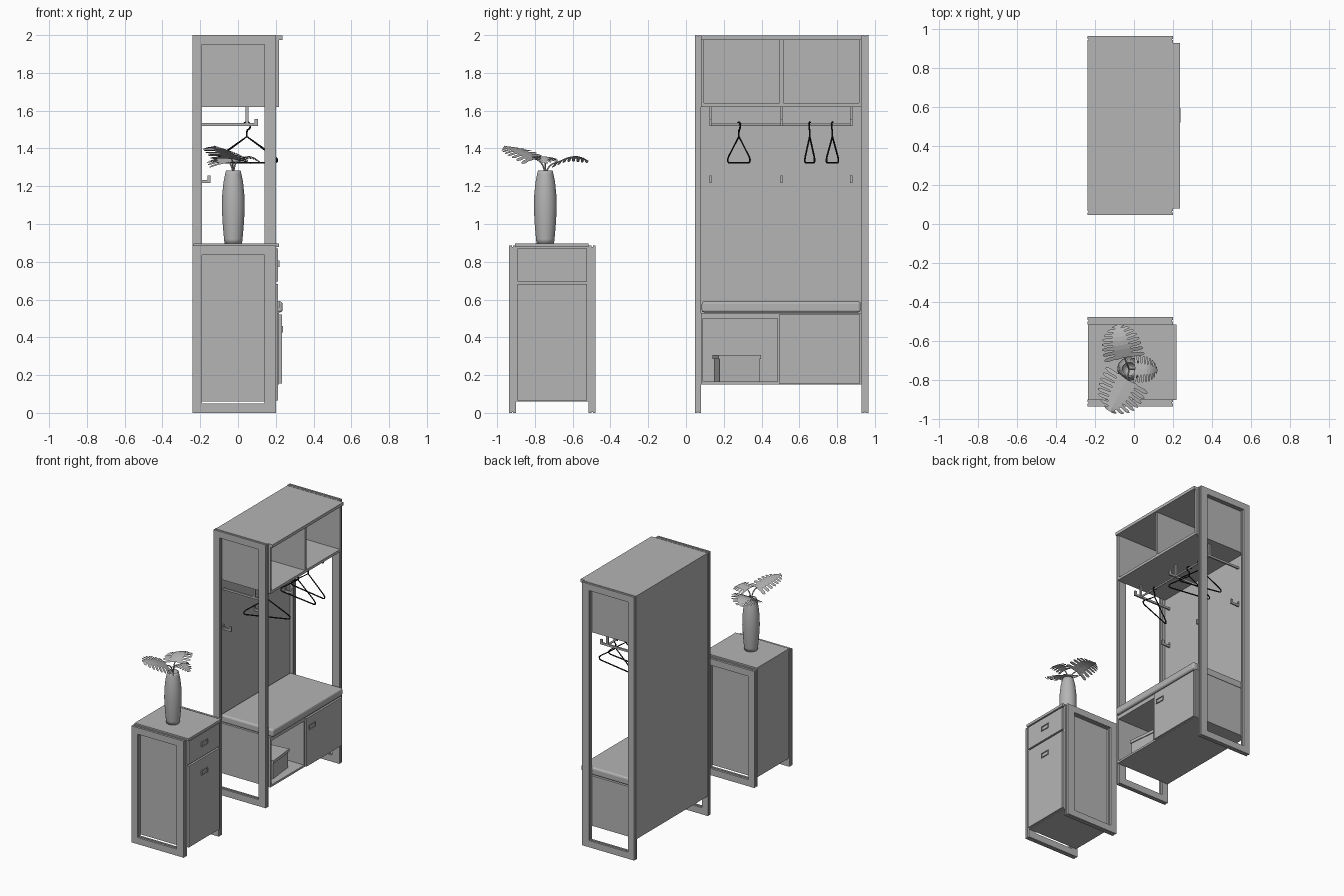
import bpy, bmesh, math
from mathutils import Vector

if "Cube" in bpy.data.objects:
    bpy.data.objects.remove(bpy.data.objects["Cube"])


def material(name, rgb):
    m = bpy.data.materials.new(name)
    m.diffuse_color = (*rgb, 1)
    m.use_nodes = True
    m.node_tree.nodes["Principled BSDF"].inputs["Base Color"].default_value = m.diffuse_color
    return m


GREY = material("warm_grey", (0.46, 0.46, 0.46))
BLACK = material("black_wire", (0.01, 0.01, 0.01))


def finish(name, bm, mat=GREY, smooth=False):
    bmesh.ops.recalc_face_normals(bm, faces=bm.faces)
    me = bpy.data.meshes.new(name)
    bm.to_mesh(me)
    bm.free()
    me.materials.append(mat)
    ob = bpy.data.objects.new(name, me)
    bpy.context.collection.objects.link(ob)
    if smooth:
        for p in me.polygons:
            p.use_smooth = True
    return ob


def add_box(bm, x, y, z):
    r = bmesh.ops.create_cube(bm, size=1)
    for v in r["verts"]:
        v.co = Vector([(a + b) / 2 + c * (b - a) for (a, b), c in zip((x, y, z), v.co)])


def boxes(name, *parts):
    bm = bmesh.new()
    for p in parts:
        add_box(bm, *p)
    return finish(name, bm)


def wire(name, pts, radius, mat=GREY, cyclic=False, res=2):
    cu = bpy.data.curves.new(name, "CURVE")
    cu.dimensions = "3D"
    cu.bevel_depth = radius
    cu.bevel_resolution = res
    cu.use_fill_caps = True
    sp = cu.splines.new("POLY")
    sp.points.add(len(pts) - 1)
    for p, c in zip(sp.points, pts):
        p.co = (*c, 1)
    sp.use_cyclic_u = cyclic
    cu.materials.append(mat)
    ob = bpy.data.objects.new(name, cu)
    bpy.context.collection.objects.link(ob)
    return ob


def end_frame(name, y0, y1, height):
    """Rectangular end frame of two layers with a recessed core between them."""
    t = (y1 - y0) * 0.4
    parts = []
    for a, b, i in ((y0, y0 + t, 0), (y0 + t, y1 - t, 0.006), (y1 - t, y1, 0)):
        y = (a, b)
        parts += [((-0.24 + i, -0.19 - i), y, (i, height - i)),
                  ((0.14 + i, 0.20 - i), y, (i, height - i)),
                  ((-0.19 - i, 0.14 + i), y, (i, 0.05 - i)),
                  ((-0.19 - i, 0.14 + i), y, (height - 0.05 + i, height - i))]
    boxes(name, *parts)


def pull(name, x, y, z):
    """Small rectangular recessed-look pull: a raised thin rim."""
    w, h, t, d = 0.038, 0.018, 0.005, (x, x + 0.006)
    boxes(name,
          (d, (y - w, y + w), (z + h - t, z + h)), (d, (y - w, y + w), (z - h, z - h + t)),
          (d, (y - w, y - w + t), (z - h + t, z + h - t)),
          (d, (y + w - t, y + w), (z - h + t, z + h - t)))


# --- Tall wardrobe ---
end_frame("wardrobe_frame_near", 0.047, 0.08, 2.0)
end_frame("wardrobe_frame_far", 0.93, 0.965, 2.0)
boxes("wardrobe_back", ((-0.238, -0.215), (0.08, 0.93), (0.15, 1.975)))
boxes("wardrobe_top", ((-0.238, 0.235), (0.08, 0.93), (1.975, 1.998)))

# Upper open cubbies
X = (-0.215, 0.217)
boxes("cubbies",
      (X, (0.08, 0.93), (1.62, 1.64)),
      (X, (0.08, 0.095), (1.64, 1.975)),
      (X, (0.915, 0.93), (1.64, 1.975)),
      (X, (0.495, 0.515), (1.64, 1.975)))

# Bench base with an open niche and a door
boxes("bench",
      (X, (0.08, 0.93), (0.15, 0.165)),
      (X, (0.08, 0.93), (0.50, 0.53)),
      (X, (0.08, 0.09), (0.165, 0.50)),
      (X, (0.92, 0.93), (0.165, 0.50)),
      (X, (0.485, 0.50), (0.165, 0.50)))
boxes("bench_door", ((0.217, 0.232), (0.493, 0.92), (0.155, 0.52)))
pull("bench_door_pull", 0.232, 0.558, 0.443)

# Seat cushion
cushion = boxes("seat_cushion", ((-0.21, 0.236), (0.083, 0.925), (0.532, 0.59)))
b = cushion.modifiers.new("round", "BEVEL")
b.width = 0.014
b.segments = 3

# Lidded box standing slightly turned in the niche
box = boxes("storage_box",
            ((-0.14, 0.14), (-0.106, 0.106), (0.166, 0.285)),
            ((-0.147, 0.147), (-0.113, 0.113), (0.285, 0.307)))
box.location = (0.02, 0.268, 0)
box.rotation_euler.z = math.radians(6)

# Rail brackets, wall hooks and rail
for i, y in enumerate((0.13, 0.505, 0.875)):
    w = (y - 0.006, y + 0.006)
    boxes(f"rail_bracket_{i}",
          ((-0.215, 0.105), w, (1.52, 1.535)),
          ((0.088, 0.105), w, (1.535, 1.557)),
          ((0.04, 0.055), w, (1.535, 1.62)))
    boxes(f"wall_hook_{i}",
          ((-0.215, -0.145), w, (1.218, 1.234)),
          ((-0.162, -0.145), w, (1.234, 1.256)),
          ((-0.215, -0.208), w, (1.234, 1.256)))
wire("rail", [(0.047, 0.125, 1.528), (0.047, 0.88, 1.528)], 0.007)

# Coat hangers
for i, (y, angle) in enumerate(((0.28, 21), (0.655, -9), (0.775, -11))):
    loop = [(0, 0, 1.463), (0.15, 0, 1.358), (0.164, 0, 1.343), (0.163, 0, 1.33),
            (0.15, 0, 1.325), (-0.15, 0, 1.325), (-0.163, 0, 1.33),
            (-0.164, 0, 1.343), (-0.15, 0, 1.358)]
    hook = [(0, 0, 1.463), (0, 0, 1.487)]
    for k in range(11):
        a = math.radians(-80 + 24 * k)
        hook.append((0.019 * math.cos(a), 0, 1.519 + 0.021 * math.sin(a)))
    for part, pts, cyc in (("body", loop, True), ("hook", hook, False)):
        ob = wire(f"hanger_{part}_{i}", pts, 0.0045, BLACK, cyc, 1)
        ob.location = (0.047, y, 0)
        ob.rotation_euler.z = math.radians(angle)

# --- Low cabinet ---
end_frame("cabinet_frame_near", -0.937, -0.90, 0.885)
end_frame("cabinet_frame_far", -0.517, -0.478, 0.885)
boxes("cabinet_body", ((-0.23, 0.198), (-0.90, -0.517), (0.06, 0.877)))
boxes("cabinet_top", ((-0.235, 0.217), (-0.905, -0.515), (0.877, 0.896)))
boxes("cabinet_drawer", ((0.198, 0.213), (-0.893, -0.524), (0.695, 0.87)))
boxes("cabinet_door", ((0.198, 0.213), (-0.893, -0.524), (0.065, 0.682)))
pull("drawer_pull", 0.213, -0.708, 0.79)
pull("door_pull", 0.213, -0.708, 0.575)

# --- Vase ---
VX, VY = -0.025, -0.745
profile = [(0, 0.896), (0.046, 0.896), (0.049, 0.92), (0.056, 1.0), (0.0605, 1.08),
           (0.059, 1.15), (0.052, 1.22), (0.043, 1.265), (0.039, 1.283),
           (0.033, 1.28), (0.036, 1.25), (0, 1.22)]
bm = bmesh.new()
ring = [bm.verts.new((VX + r, VY, z)) for r, z in profile]
edges = [bm.edges.new(e) for e in zip(ring, ring[1:])]
bmesh.ops.spin(bm, geom=ring + edges, cent=(VX, VY, 0), axis=(0, 0, 1),
               angle=math.tau, steps=32)
bmesh.ops.remove_doubles(bm, verts=bm.verts, dist=0.0005)
finish("vase", bm, smooth=True)


# --- Split leaves ---
def leaf(name, base, tip, half_width, roll, arch):
    base, tip = Vector(base), Vector(tip)
    along = tip - base
    side = along.cross(Vector((0, 0, 1))).normalized()
    up = side.cross(along).normalized()
    side, up = (side * math.cos(roll) + up * math.sin(roll),
                up * math.cos(roll) - side * math.sin(roll))
    bm = bmesh.new()

    def vert(t, f, s):
        w = half_width * math.cos(math.pi / 2 * t ** 1.7) ** 0.8 if t < 1 else 0
        u = t + f * (0.42 * (t - 0.45)) * (1 - t) + 0.1 * f * (1 - t)
        lift = arch * math.sin(math.pi * min(max(u, 0), 1)) - 0.10 * half_width * f * f
        return bm.verts.new(base + along * u + side * (s * w * f) + up * lift)

    n = 8
    for s in (-1, 1):
        for i in range(n):
            a, c = i / n, (i + 1) / n
            g = 0.16 / n
            rows = [(a, c, 0), (a, c, 0.4), (a + g, c - g, 0.5),
                    (a + g, c - g, 0.85), (a + 2.2 * g, c - 2.2 * g, 1)]
            vs = [(vert(p, f, s), vert(q, f, s)) for p, q, f in rows]
            for (p0, q0), (p1, q1) in zip(vs, vs[1:]):
                bm.faces.new((p0, q0, q1, p1) if s > 0 else (p1, q1, q0, p0))
    bmesh.ops.remove_doubles(bm, verts=bm.verts, dist=0.0003)
    finish(name, bm)
    # Stem rising out of the vase and bending to the leaf base
    p0, p1 = Vector((VX, VY, 1.23)), Vector((VX, VY, base.z - 0.01))
    pts = [p0 * (1 - t) ** 2 + p1 * (2 * t * (1 - t)) + base * t * t
           for t in (k / 8 for k in range(9))]
    wire(name + "_stem", pts, 0.004)


leaf("leaf_back", (-0.05, -0.685, 1.325), (-0.085, -0.515, 1.335), 0.105, 0.15, 0.025)
leaf("leaf_front", (-0.035, -0.80, 1.345), (-0.125, -0.962, 1.415), 0.125, 0.12, 0.008)
leaf("leaf_side", (0.005, -0.745, 1.34), (0.122, -0.752, 1.325), 0.07, 0.1, 0.025)
